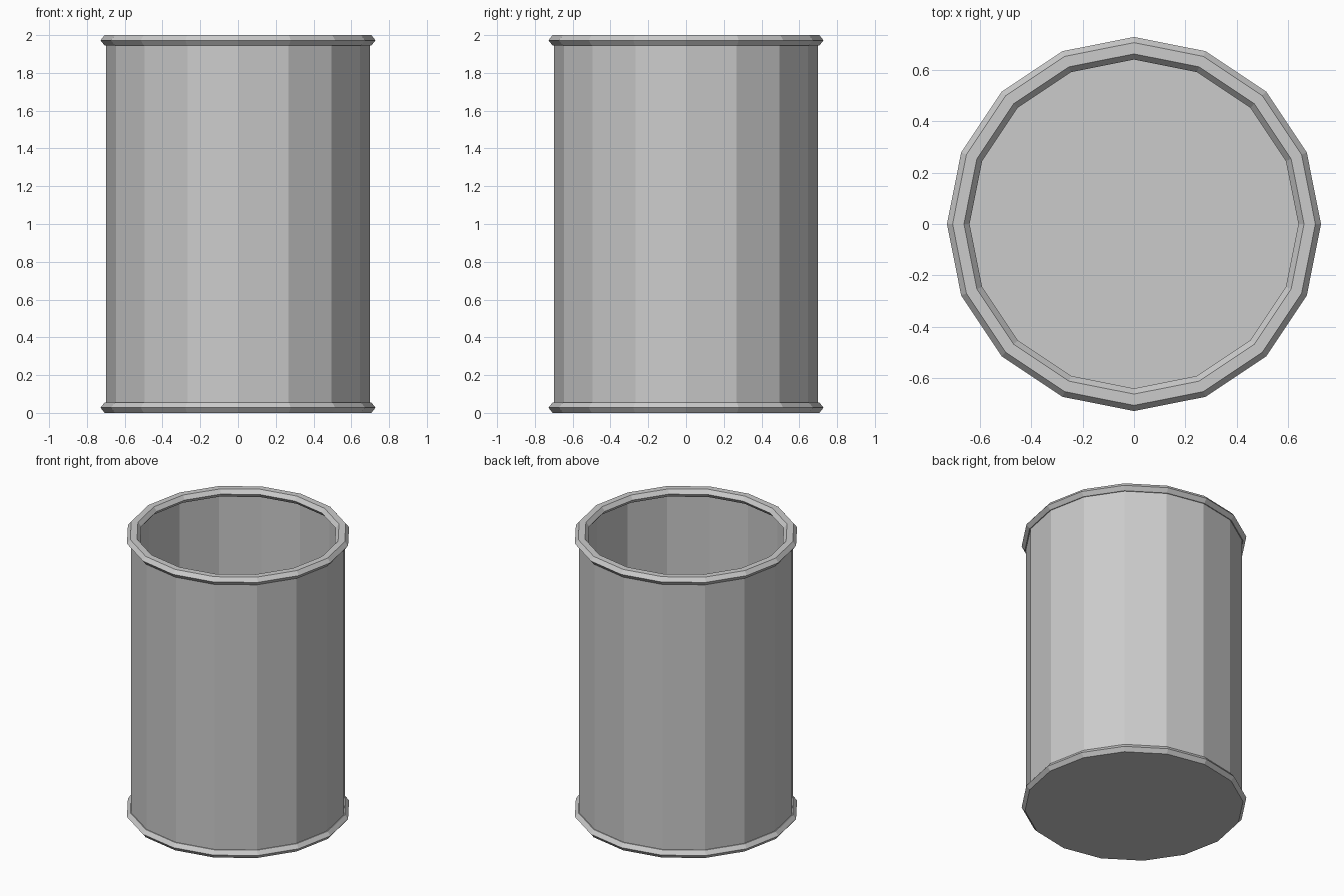
import bpy, bmesh
from math import cos, sin, pi

if "Cube" in bpy.data.objects:
    bpy.data.objects.remove(bpy.data.objects["Cube"])

SIDES = 16


def lathe(name, profile, closed=False, cap=False):
    """Spin an (r, z) profile around z with flat facets."""
    bm = bmesh.new()
    rings = [[bm.verts.new((r * cos(2 * pi * i / SIDES), r * sin(2 * pi * i / SIDES), z))
              for i in range(SIDES)] for r, z in profile]
    count = len(rings) if closed else len(rings) - 1
    for k in range(count):
        a, b = rings[k], rings[(k + 1) % len(rings)]
        for i in range(SIDES):
            j = (i + 1) % SIDES
            bm.faces.new((a[i], a[j], b[j], b[i]))
    if cap:
        bm.faces.new(rings[0][::-1])
    bmesh.ops.recalc_face_normals(bm, faces=bm.faces)
    mesh = bpy.data.meshes.new(name)
    bm.to_mesh(mesh)
    bm.free()
    obj = bpy.data.objects.new(name, mesh)
    bpy.context.collection.objects.link(obj)
    return obj


def rim(name, zc):
    """Flattened six-sided ring."""
    h = 0.0275
    lathe(name, [(0.684 + 0.044 * cos(k * pi / 3), zc + h * sin(k * pi / 3) / sin(pi / 3))
                 for k in range(6)], closed=True)


# open-topped body with a flat bottom
body = lathe("can_body", [(0.70, 0.0), (0.70, 1.972)], cap=True)
# normals of the open shell face outwards
body.data.update()

# rolled rims at both ends
rim("top_rim", 2.0 - 0.0275)
rim("bottom_rim", 0.0275)
